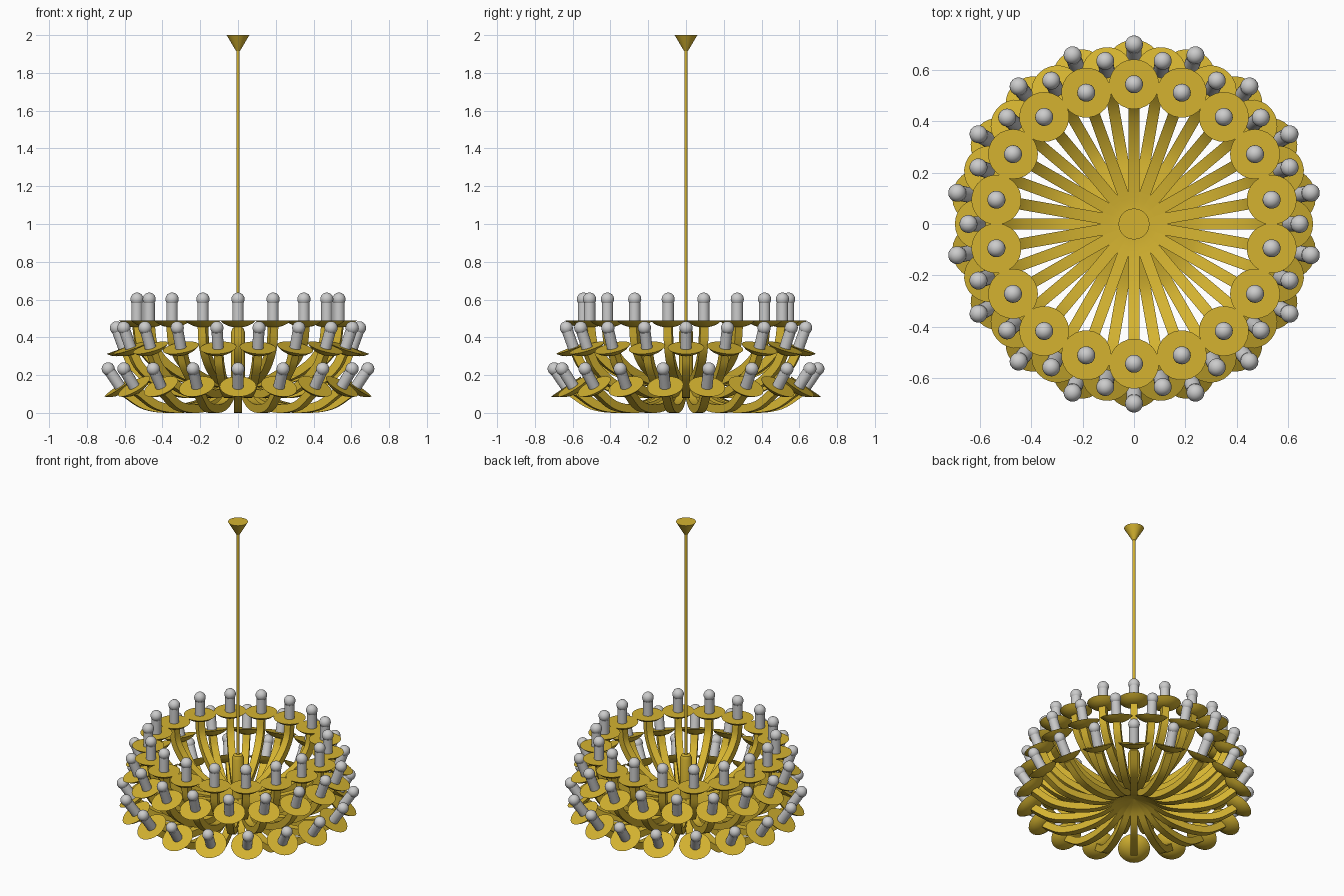
import bpy, bmesh, math
from mathutils import Vector, Matrix

if "Cube" in bpy.data.objects:
    bpy.data.objects.remove(bpy.data.objects["Cube"])

brass = bpy.data.materials.new("brass")
brass.diffuse_color = (0.66, 0.45, 0.03, 1)
brass.use_nodes = True
brass.node_tree.nodes["Principled BSDF"].inputs["Base Color"].default_value = brass.diffuse_color


def lathe(bm, profile, n, mat=Matrix()):
    """Revolve (radius, z) points around z, with both ends capped."""
    rings = []
    for r, z in profile:
        rings.append([bm.verts.new(mat @ Vector((r * math.cos(2 * math.pi * i / n),
                                                 r * math.sin(2 * math.pi * i / n), z)))
                      for i in range(n)])
    for a, b in zip(rings, rings[1:]):
        for i in range(n):
            j = (i + 1) % n
            bm.faces.new((a[i], a[j], b[j], b[i]))
    bm.faces.new(rings[0][::-1])
    bm.faces.new(rings[-1])


def smooth_path(pts, steps=5):
    """Catmull-Rom curve through (radius, z) points."""
    p = [Vector(q) for q in pts]
    p = [2 * p[0] - p[1]] + p + [2 * p[-1] - p[-2]]
    out = []
    for a, b, c, d in zip(p, p[1:], p[2:], p[3:]):
        for s in range(steps):
            t = s / steps
            out.append(0.5 * (2 * b + (c - a) * t + (2 * a - 5 * b + 4 * c - d) * t * t
                              + (3 * b - a - 3 * c + d) * t ** 3))
    return out + [p[-2]]


def sweep(bm, path, h):
    """Square bar of half-width h along a path in the xz plane."""
    rings = []
    for i, q in enumerate(path):
        t = (path[min(i + 1, len(path) - 1)] - path[max(i - 1, 0)]).normalized()
        nx, nz = -t.y * h, t.x * h
        rings.append([bm.verts.new((q.x + s * nx, w * h, q.y + s * nz))
                      for s, w in ((-1, -1), (-1, 1), (1, 1), (1, -1))])
    for a, b in zip(rings, rings[1:]):
        for i in range(4):
            j = (i + 1) % 4
            bm.faces.new((a[i], a[j], b[j], b[i]))
    bm.faces.new(rings[0][::-1])
    bm.faces.new(rings[-1])


def finish(name, bm, mat=None, smooth=True):
    bmesh.ops.recalc_face_normals(bm, faces=bm.faces[:])
    me = bpy.data.meshes.new(name)
    bm.to_mesh(me)
    bm.free()
    if mat:
        me.materials.append(mat)
    ob = bpy.data.objects.new(name, me)
    bpy.context.collection.objects.link(ob)
    if smooth:
        bpy.ops.object.select_all(action='DESELECT')
        ob.select_set(True)
        bpy.context.view_layer.objects.active = ob
        bpy.ops.object.shade_smooth_by_angle(angle=math.radians(35))
    return ob


def ring(ob, start):
    """Repeat a part 18 times around the z axis."""
    ob.rotation_euler.z = math.radians(start)
    for k in range(1, 18):
        c = ob.copy()
        c.rotation_euler.z = math.radians(start + 20 * k)
        bpy.context.collection.objects.link(c)


# tiers: name, start angle, dish radius and height, outward tilt, arm path
tiers = [
    ("upper", 10, 0.543, 0.49, 0, [(0.0, 0.15), (0.1, 0.15), (0.28, 0.18), (0.43, 0.25), (0.52, 0.35), (0.543, 0.46)]),
    ("middle", 0, 0.605, 0.345, 20, [(0.0, 0.14), (0.1, 0.13), (0.28, 0.10), (0.44, 0.15), (0.55, 0.24), (0.593, 0.315)]),
    ("lower", 10, 0.635, 0.14, 34, [(0.0, 0.14), (0.1, 0.11), (0.22, 0.045), (0.36, 0.022), (0.5, 0.04), (0.615, 0.112)]),
]
for name, start, r, z, tilt, path in tiers:
    m = Matrix.Translation((r, 0, z)) @ Matrix.Rotation(math.radians(tilt), 4, 'Y')
    # curved square arm
    bm = bmesh.new()
    sweep(bm, smooth_path(path), 0.022)
    ring(finish(name + "_arm", bm, brass), start)
    # drip dish
    bm = bmesh.new()
    lathe(bm, [(0.025, -0.036), (0.05, -0.03), (0.075, -0.018), (0.097, 0.0)], 24, m)
    ring(finish(name + "_dish", bm, brass), start)
    # candle tube
    bm = bmesh.new()
    lathe(bm, [(0.03, -0.005), (0.03, 0.092)], 20, m)
    ring(finish(name + "_candle", bm), start)
    # round bulb
    bm = bmesh.new()
    bmesh.ops.create_uvsphere(bm, u_segments=20, v_segments=12, radius=0.035,
                              matrix=m @ Matrix.Translation((0, 0, 0.112)))
    ring(finish(name + "_bulb", bm), start)

# central column where the arms meet
bm = bmesh.new()
lathe(bm, [(0.036, 0.13), (0.036, 0.43), (0.028, 0.45), (0.01, 0.455)], 24)
finish("centre_column", bm, brass)

# hanging rod
bm = bmesh.new()
lathe(bm, [(0.009, 0.44), (0.009, 1.95)], 16)
finish("hanging_rod", bm, brass)

# conical ceiling cup
bm = bmesh.new()
lathe(bm, [(0.01, 1.915), (0.06, 2.0)], 32)
finish("ceiling_cup", bm, brass)
